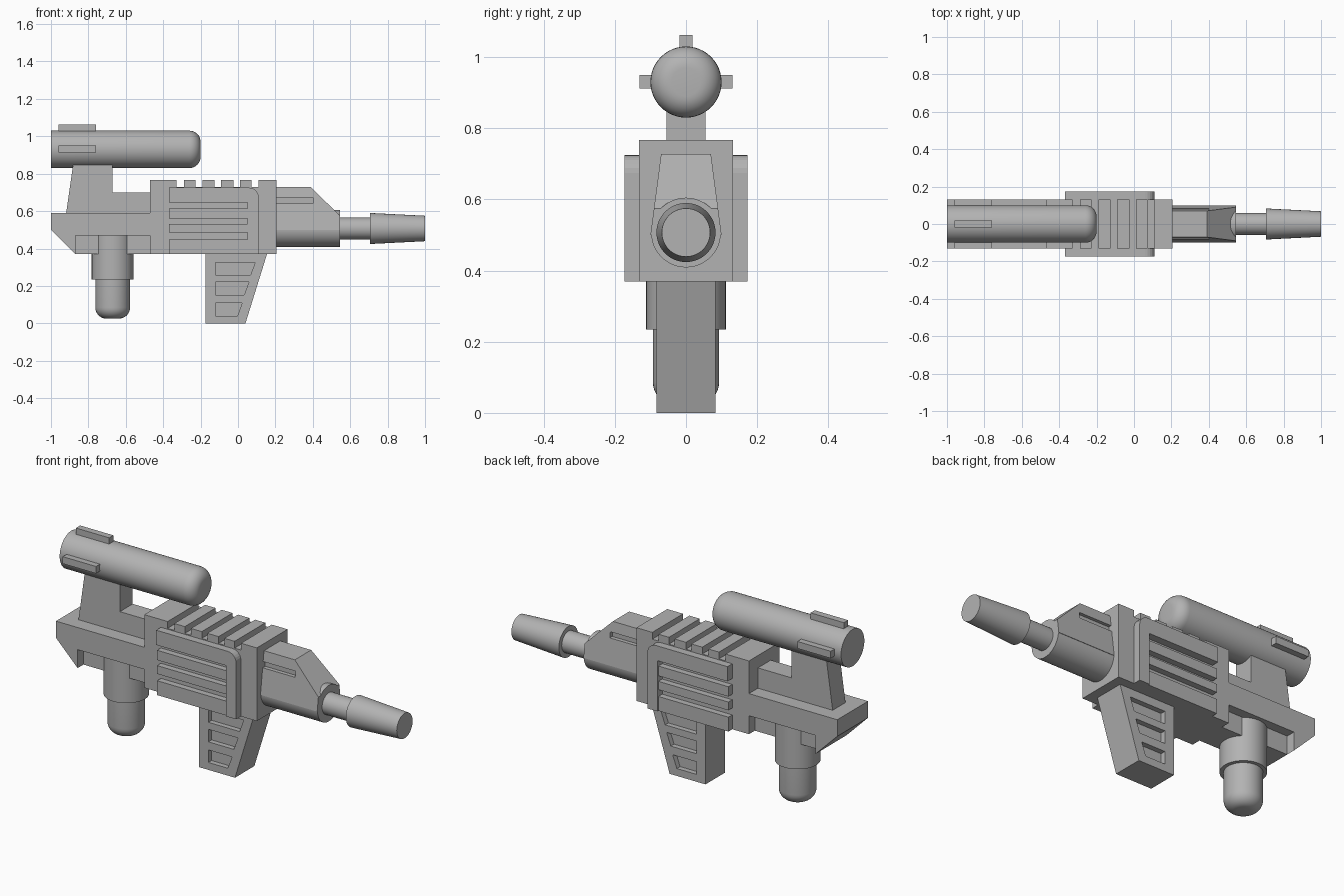
import bpy, bmesh
from math import sin, cos, pi, radians
from mathutils import Matrix, Vector

cube = bpy.data.objects.get("Cube")
if cube:
    bpy.data.objects.remove(cube)

grey = bpy.data.materials.new("plain grey")
grey.use_nodes = True
GREY = (0.45, 0.45, 0.45, 1)
grey.diffuse_color = GREY
grey.node_tree.nodes["Principled BSDF"].inputs["Base Color"].default_value = GREY


def finish(name, bm, smooth=False):
    bmesh.ops.recalc_face_normals(bm, faces=bm.faces)
    mesh = bpy.data.meshes.new(name)
    bm.to_mesh(mesh)
    bm.free()
    mesh.materials.append(grey)
    obj = bpy.data.objects.new(name, mesh)
    bpy.context.collection.objects.link(obj)
    if smooth:
        bpy.ops.object.select_all(action='DESELECT')
        obj.select_set(True)
        bpy.context.view_layer.objects.active = obj
        bpy.ops.object.shade_smooth_by_angle(angle=radians(30))
    return obj


def add_prism(bm, outline, y0, y1):
    """Extrude an x-z outline from y0 to y1."""
    face = bm.faces.new([bm.verts.new((x, y0, z)) for x, z in outline])
    new = bmesh.ops.extrude_face_region(bm, geom=[face])["geom"]
    verts = [v for v in new if isinstance(v, bmesh.types.BMVert)]
    bmesh.ops.translate(bm, verts=verts, vec=(0, y1 - y0, 0))


def prism(name, outline, half):
    bm = bmesh.new()
    add_prism(bm, outline, -half, half)
    return finish(name, bm)


def rect(x0, x1, z0, z1):
    return [(x0, z0), (x1, z0), (x1, z1), (x0, z1)]


def carve(target, outlines, inner, outer=0.3):
    """Cut the outlines into both sides, down to the inner half width."""
    bm = bmesh.new()
    for outline in outlines:
        add_prism(bm, outline, inner, outer)
        add_prism(bm, outline, -outer, -inner)
    cutter = finish(target.name + "_cutter", bm)
    cutter.hide_render = True
    cutter.hide_set(True)
    cutter.display_type = 'WIRE'
    mod = target.modifiers.new("carve", 'BOOLEAN')
    mod.operation = 'DIFFERENCE'
    mod.solver = 'EXACT'
    mod.object = cutter
    # Bake the cut, then drop the cutter
    bpy.context.view_layer.update()
    graph = bpy.context.evaluated_depsgraph_get()
    baked = bpy.data.meshes.new_from_object(target.evaluated_get(graph))
    target.modifiers.clear()
    target.data = baked
    bpy.data.objects.remove(cutter)


def lathe(name, profile, x, z, upright=False, sides=48):
    """Revolve (position, radius) pairs about the x axis, or z if upright."""
    bm = bmesh.new()
    rings = []
    for pos, r in profile:
        ring = []
        for i in range(sides):
            a, b = r * cos(2 * pi * i / sides), r * sin(2 * pi * i / sides)
            co = (x + a, b, z + pos) if upright else (x + pos, a, z + b)
            ring.append(bm.verts.new(co))
        rings.append(ring)
    for lo, hi in zip(rings, rings[1:]):
        for i in range(sides):
            j = (i + 1) % sides
            bm.faces.new((lo[i], lo[j], hi[j], hi[i]))
    bm.faces.new(rings[0])
    bm.faces.new(rings[-1])
    return finish(name, bm, True)


def rounded_end(pos, r, bevel, direction):
    """Profile points that round off a rod ending at pos."""
    arc = [k * pi / 16 for k in range(9)]
    return [(pos - direction * bevel * (1 - sin(a)), r - bevel * (1 - cos(a)))
            for a in arc]


# Receiver and rear stock, with a ribbed top
outline = [(-1, 0.59), (-1, 0.5), (-0.87, 0.37), (0.205, 0.37)]
ribs = [(0.11, 0.205), (0.01, 0.072), (-0.092, -0.024),
        (-0.19, -0.125), (-0.29, -0.227), (-0.47, -0.33)]
for left, right in ribs:
    outline += [(right, 0.73), (right, 0.767), (left, 0.767), (left, 0.73)]
outline[-1] = (-0.47, 0.59)
receiver = prism("receiver", outline, 0.132)
carve(receiver, [rect(-0.87, -0.47, 0.3, 0.47)], 0.082)

# Side panels: raised frame with a rounded corner, and lower bars
corner = [(0.06 + 0.05 * sin(k * pi / 12), 0.675 + 0.05 * cos(k * pi / 12))
          for k in range(7)]
prism("side_frame", [(-0.37, 0.725)] + corner +
      [(0.11, 0.37), (0.05, 0.37), (0.05, 0.645), (-0.37, 0.645)], 0.173)
for i, (low, high) in enumerate([(0.56, 0.613), (0.485, 0.53), (0.37, 0.448)]):
    prism(f"side_bar_{i + 1}", rect(-0.37, 0.06, low, high), 0.165)

# Scope mount and scope with three fins
prism("scope_mount", [(-0.92, 0.58), (-0.88, 0.86), (-0.67, 0.86), (-0.67, 0.7),
                      (-0.46, 0.7), (-0.46, 0.58)], 0.055)
lathe("scope", [(-1, 0.1)] + rounded_end(-0.2, 0.1, 0.06, 1), 0, 0.93)
prism("scope_top_fin", rect(-0.96, -0.76, 1.0, 1.062), 0.018)
prism("scope_side_fins", rect(-0.96, -0.76, 0.912, 0.95), 0.131)

# Front shroud: tapered upper block over a round sleeve
shroud = prism("shroud_block", [(0.2, 0.5), (0.545, 0.5), (0.545, 0.575),
                                (0.39, 0.728), (0.2, 0.728)], 0.1)
for v in shroud.data.vertices:
    v.co.y *= 1 - 0.3 * (v.co.z - 0.5) / 0.228
carve(shroud, [rect(0.19, 0.4, 0.64, 0.672)], 0.06)
lathe("shroud_sleeve", [(0.2, 0.098), (0.545, 0.098)], 0, 0.507)

# Barrel and flared muzzle
lathe("barrel", [(0.54, 0.058), (0.71, 0.058)], 0, 0.507)
lathe("muzzle", [(0.705, 0.083), (1, 0.068)], 0, 0.507)

# Front grip with three recesses on each side
grip = prism("grip", [(-0.175, 0.38), (-0.175, 0), (0.04, 0), (0.155, 0.37),
                      (0.155, 0.38)], 0.083)
recesses = [[(-0.12, low), (right - 0.025, low), (right, low + 0.068), (-0.12, low + 0.068)]
            for low, right in [(0.04, 0.022), (0.152, 0.058), (0.258, 0.092)]]
carve(grip, recesses, 0.055)

# Rear rounded peg in its collar
lathe("peg_collar", [(0.235, 0.112), (0.469, 0.112)], -0.67, 0, True)
lathe("peg", rounded_end(0.025, 0.093, 0.06, -1)[::-1] + [(0.25, 0.093)], -0.67, 0, True)
